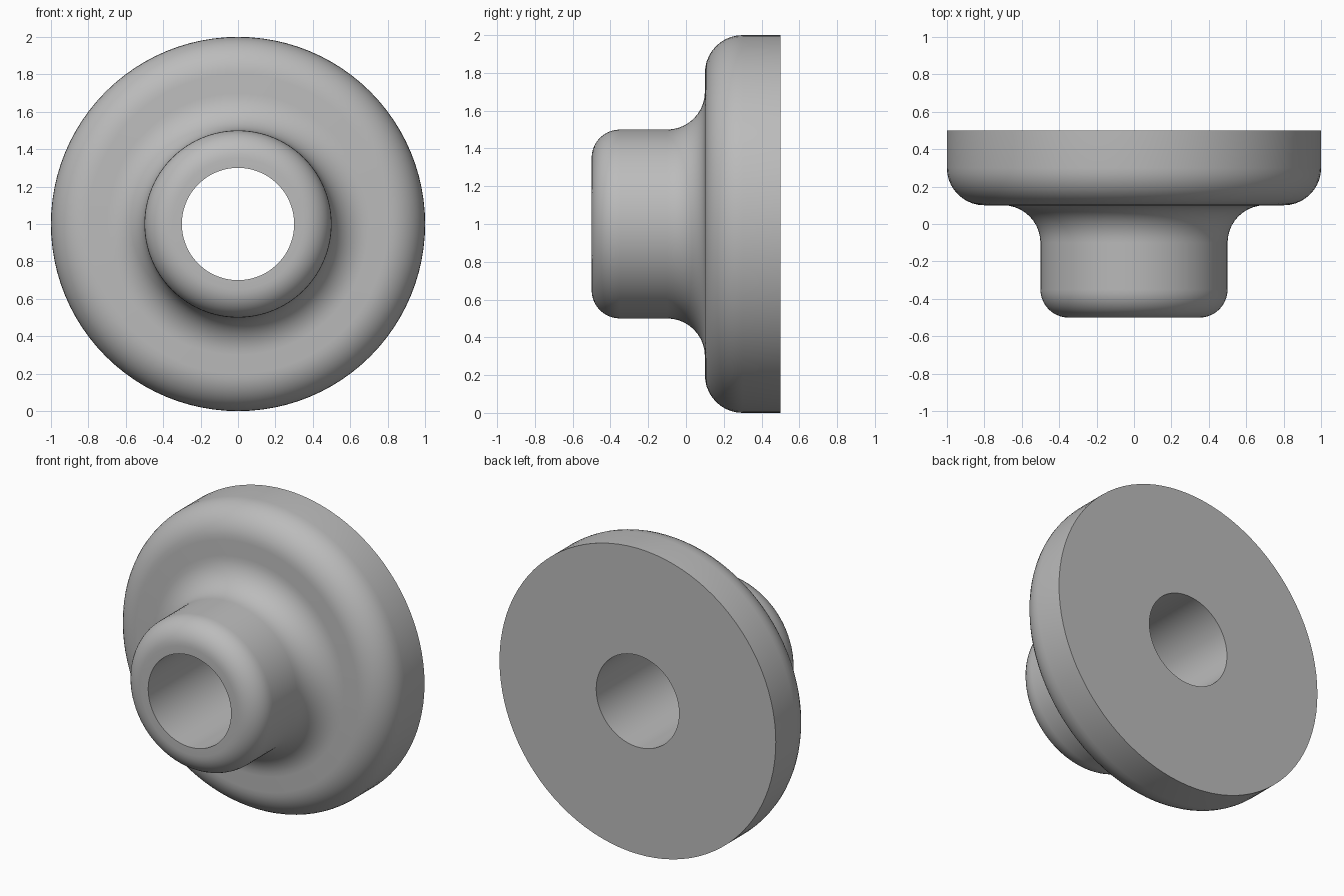
import bpy
import bmesh
import math
from math import cos, sin, pi

cube = bpy.data.objects.get("Cube")
if cube:
    bpy.data.objects.remove(cube, do_unlink=True)

SEGMENTS = 96
ARC_STEPS = 10


def make_material(name, colour):
    mat = bpy.data.materials.new(name)
    mat.use_nodes = True
    mat.diffuse_color = colour
    mat.node_tree.nodes["Principled BSDF"].inputs["Base Color"].default_value = colour
    return mat


def arc(radius, depth, size, start, end):
    """Quarter-round points (radius, depth) between two angles."""
    angles = [start + (end - start) * i / ARC_STEPS for i in range(ARC_STEPS + 1)]
    return [(radius + size * cos(a), depth + size * sin(a)) for a in angles]


def lathe(name, profile, centre_z, mat):
    """Revolve a closed (radius, depth) profile around the y axis."""
    bm = bmesh.new()
    rings = []
    for i in range(SEGMENTS):
        a = 2 * pi * i / SEGMENTS
        rings.append([bm.verts.new((r * cos(a), y, centre_z + r * sin(a)))
                      for r, y in profile])
    count = len(profile)
    for i, ring in enumerate(rings):
        following = rings[(i + 1) % SEGMENTS]
        for j in range(count):
            k = (j + 1) % count
            bm.faces.new((ring[j], ring[k], following[k], following[j]))
    bmesh.ops.recalc_face_normals(bm, faces=bm.faces)
    mesh = bpy.data.meshes.new(name)
    bm.to_mesh(mesh)
    bm.free()
    mesh.materials.append(mat)
    obj = bpy.data.objects.new(name, mesh)
    bpy.context.collection.objects.link(obj)
    bpy.ops.object.select_all(action="DESELECT")
    obj.select_set(True)
    bpy.context.view_layer.objects.active = obj
    bpy.ops.object.shade_smooth_by_angle(angle=math.radians(30))
    return obj


grey = make_material("plain grey", (0.5, 0.5, 0.5, 1))

# Bore edge, rounded hub nose, fillet into the flange, rounded rim, flat back
profile = [(0.3, -0.5)]
profile += arc(0.35, -0.35, 0.15, -pi / 2, 0)
profile += arc(0.7, -0.1, 0.2, pi, pi / 2)
profile += arc(0.8, 0.3, 0.2, -pi / 2, 0)
profile += [(1.0, 0.5), (0.3, 0.5)]

lathe("flanged_bushing", profile, 1.0, grey)
